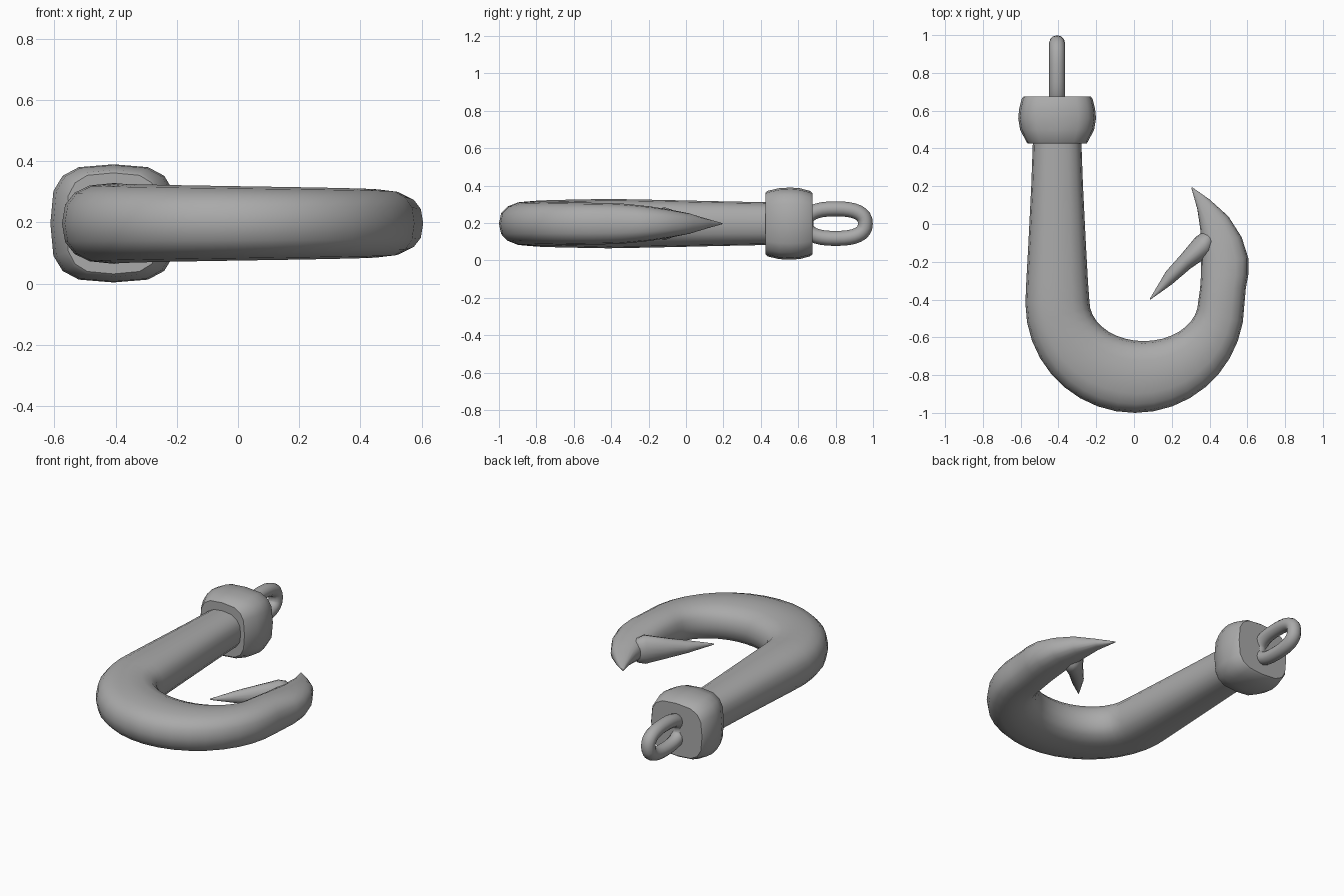
import bpy
import bmesh
import math
from mathutils import Vector

MID_Z = 0.197      # height of the plane the hook lies in
SHANK_X = -0.407   # axis of the shank, collar and eye

if "Cube" in bpy.data.objects:
    bpy.data.objects.remove(bpy.data.objects["Cube"], do_unlink=True)

steel = bpy.data.materials.new("grey steel")
steel.use_nodes = True
colour = (0.4, 0.4, 0.4, 1)
steel.diffuse_color = colour
steel.node_tree.nodes["Principled BSDF"].inputs["Base Color"].default_value = colour


def rounded(angle, power):
    """Point on a unit superellipse; a higher power is squarer."""
    c, s = math.cos(angle), math.sin(angle)
    return (math.copysign(abs(c) ** (2 / power), c),
            math.copysign(abs(s) ** (2 / power), s))


def skin(name, rings, closed=False, sharp=40):
    """Join rings of points into one smooth surface."""
    bm = bmesh.new()
    loops = [[bm.verts.new(p) for p in ring] for ring in rings]
    count = len(loops[0])
    following = loops[1:] + (loops[:1] if closed else [])
    for ring, after in zip(loops, following):
        for i in range(count):
            j = (i + 1) % count
            bm.faces.new((ring[i], ring[j], after[j], after[i]))
    if not closed:
        bm.faces.new(loops[0])
        bm.faces.new(loops[-1])
    bmesh.ops.recalc_face_normals(bm, faces=bm.faces)
    mesh = bpy.data.meshes.new(name)
    bm.to_mesh(mesh)
    bm.free()
    mesh.materials.append(steel)
    part = bpy.data.objects.new(name, mesh)
    bpy.context.collection.objects.link(part)
    bpy.ops.object.select_all(action="DESELECT")
    part.select_set(True)
    bpy.context.view_layer.objects.active = part
    bpy.ops.object.shade_smooth_by_angle(angle=math.radians(sharp))
    return part


def loft(name, stations, power=2.5, sides=16, sharp=40):
    """Each station is outer x, y, inner x, y and half height."""
    rings = []
    for ox, oy, ix, iy, half in stations:
        outer, inner = Vector((ox, oy, MID_Z)), Vector((ix, iy, MID_Z))
        centre, reach = (outer + inner) / 2, (outer - inner) / 2
        ring = []
        for i in range(sides):
            u, v = rounded(math.tau * i / sides, power)
            ring.append(centre + reach * u + Vector((0, 0, half * v)))
        rings.append(ring)
    return skin(name, rings, sharp=sharp)


def straight(y, half_width, half_height):
    """Station square to the shank axis."""
    return (SHANK_X - half_width, y, SHANK_X + half_width, y, half_height)


# Hook: tapered shank, round bend, then the pointed end
shank = [straight(0.5, 0.126, 0.113), straight(0.2, 0.137, 0.119),
         straight(-0.1, 0.152, 0.126), straight(-0.3, 0.163, 0.13)]
bend = []
STEPS = 18
for step in range(STEPS + 1):
    t = step / STEPS
    c, s = math.cos(math.pi * t), math.sin(math.pi * t)
    bend.append((0.005 - 0.58 * c, -0.42 - 0.58 * s,
                 0.052 - 0.288 * c, -0.41 - 0.21 * s,
                 0.132 - 0.022 * t))
point = [(0.592, -0.34, 0.35, -0.34, 0.107),
         (0.605, -0.27, 0.354, -0.28, 0.101),
         (0.605, -0.18, 0.356, -0.2, 0.092),
         (0.57, -0.07, 0.357, -0.1, 0.075),
         (0.5, 0.04, 0.35, -0.02, 0.056),
         (0.4, 0.13, 0.335, 0.08, 0.026),
         (0.307, 0.195, 0.303, 0.193, 0.003)]
loft("hook_body", shank + bend + point)

# Barb on the inside of the point
loft("barb", [(0.425, -0.06, 0.4, -0.045, 0.03),
              (0.43, -0.11, 0.36, -0.045, 0.075),
              (0.41, -0.16, 0.325, -0.07, 0.088),
              (0.3, -0.235, 0.25, -0.16, 0.062),
              (0.2, -0.32, 0.17, -0.25, 0.036),
              (0.087, -0.4, 0.083, -0.397, 0.004)], power=2, sharp=60)

# Collar at the top of the shank
loft("collar", [straight(0.425, 0.155, 0.165), straight(0.435, 0.163, 0.175),
                straight(0.5, 0.196, 0.19), straight(0.56, 0.206, 0.193),
                straight(0.61, 0.201, 0.189), straight(0.662, 0.188, 0.175),
                straight(0.675, 0.178, 0.165)], power=3.2)

# Eye: an upright oval link sunk into the collar
path = []
LINKS = 32
for k in range(LINKS):
    u, v = rounded(math.tau * k / LINKS, 2.5)
    path.append(Vector((SHANK_X, 0.8 + 0.159 * u, MID_Z + 0.079 * v)))
rings = []
side = Vector((1, 0, 0))
for k, centre in enumerate(path):
    along = (path[(k + 1) % LINKS] - path[k - 1]).normalized()
    out = along.cross(side)
    rings.append([centre + 0.042 * math.cos(a) * side + 0.04 * math.sin(a) * out
                  for a in (math.tau * i / 12 for i in range(12))])
skin("eye", rings, closed=True, sharp=60)
